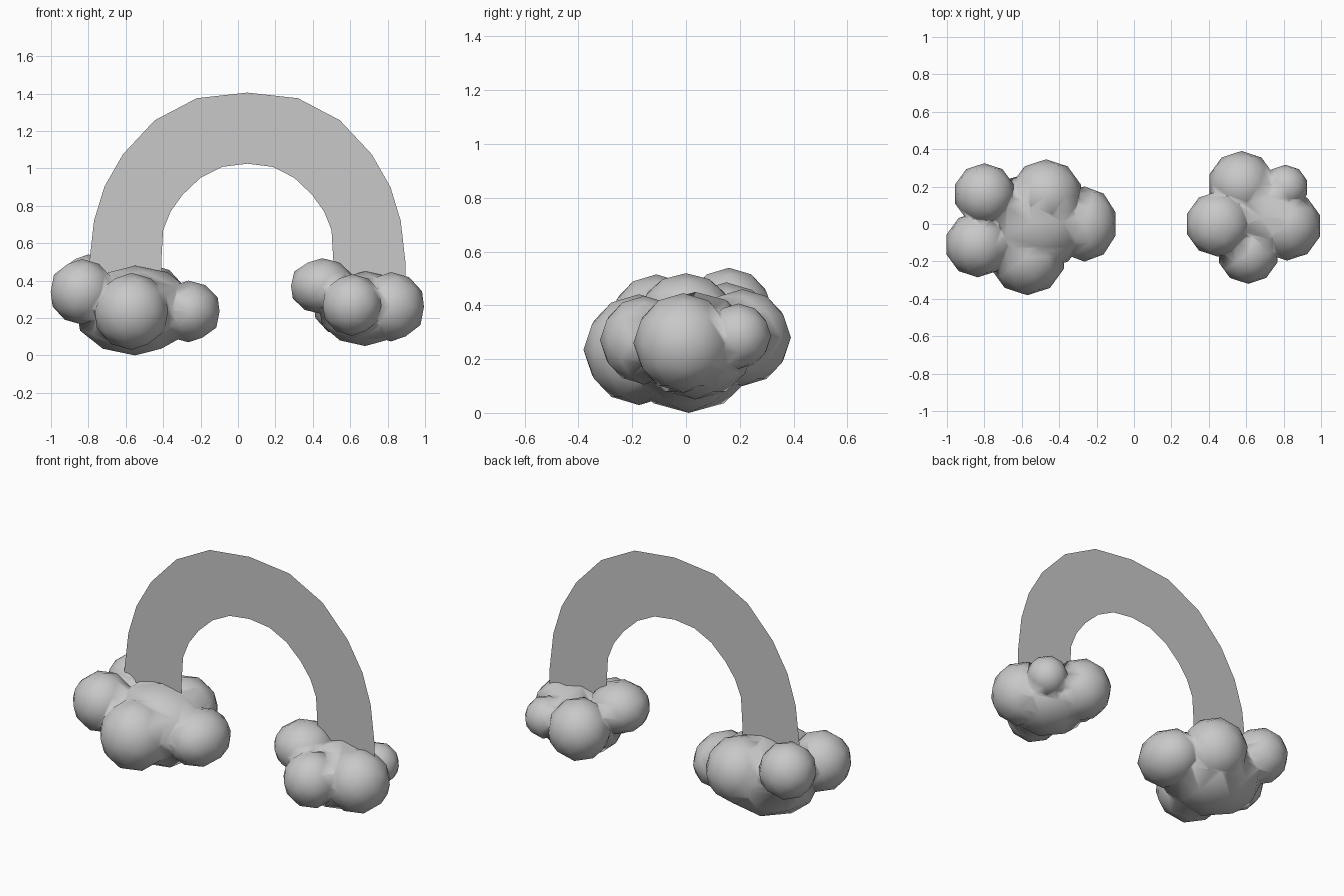
import bpy, bmesh
from mathutils import Matrix, Vector

cube = bpy.data.objects.get("Cube")
if cube:
    bpy.data.objects.remove(cube, do_unlink=True)

grey = bpy.data.materials.new("soft grey")
grey.use_nodes = True
colour = (0.58, 0.58, 0.58, 1)
grey.diffuse_color = colour
grey.node_tree.nodes["Principled BSDF"].inputs["Base Color"].default_value = colour


def add_object(name, bm):
    mesh = bpy.data.meshes.new(name)
    bm.to_mesh(mesh)
    bm.free()
    obj = bpy.data.objects.new(name, mesh)
    bpy.context.collection.objects.link(obj)
    mesh.materials.append(grey)
    return obj


def puff(name, centre, radii):
    bm = bmesh.new()
    place = Matrix.Translation(centre) @ Matrix.Diagonal(Vector(radii)).to_4x4()
    bmesh.ops.create_icosphere(bm, subdivisions=2, radius=1.03, matrix=place)
    return add_object(name, bm)


def cloud(name, lobes):
    """Overlapping low-poly balls united into one smooth-shaded skin."""
    body = puff(name, *lobes[0])
    helpers = [puff(name + "_puff", *lobe) for lobe in lobes[1:]]
    for helper in helpers:
        union = body.modifiers.new("union", "BOOLEAN")
        union.operation = "UNION"
        union.solver = "EXACT"
        union.object = helper
    bpy.context.view_layer.update()
    evaluated = body.evaluated_get(bpy.context.evaluated_depsgraph_get())
    skin = bpy.data.meshes.new_from_object(evaluated)
    body.modifiers.clear()
    body.data = skin
    for helper in helpers:
        bpy.data.objects.remove(helper, do_unlink=True)
    for face in skin.polygons:
        face.use_smooth = True


def ball(x, y, z, r):
    return (x, y, z), (r, r, r)


cloud("left_cloud", [
    ((-0.55, 0.01, 0.24), (0.32, 0.255, 0.233)),  # core
    ball(-0.80, 0.16, 0.375, 0.16),               # back outer puff
    ball(-0.835, -0.11, 0.34, 0.17),              # front outer puff
    ball(-0.47, 0.15, 0.29, 0.19),                # back puff
    ball(-0.57, -0.175, 0.235, 0.2),              # front puff
    ((-0.265, 0.0, 0.235), (0.17, 0.195, 0.16)),  # inner puff
])

cloud("right_cloud", [
    ((0.68, 0.035, 0.25), (0.25, 0.22, 0.194)),   # core
    ball(0.818, -0.01, 0.26, 0.18),               # outer puff
    ball(0.81, 0.195, 0.285, 0.118),              # small back outer puff
    ball(0.575, 0.21, 0.28, 0.175),               # back puff
    ((0.45, 0.0, 0.37), (0.17, 0.17, 0.145)),     # inner puff
    ball(0.61, -0.155, 0.27, 0.16),               # front puff
])

# Flat arch: outer and inner edge of one half, mirrored about its middle
outer = [(0, 1.405), (0.27, 1.375), (0.495, 1.257), (0.665, 1.075),
         (0.765, 0.9), (0.82, 0.72), (0.845, 0.5), (0.845, 0.3)]
inner = [(0, 1.025), (0.135, 1.008), (0.25, 0.95), (0.345, 0.86),
         (0.41, 0.77), (0.45, 0.67), (0.46, 0.5), (0.46, 0.3)]
middle = 0.05
depth = 0.04


def full_edge(half):
    return [(-x, z) for x, z in reversed(half[1:])] + half


bm = bmesh.new()
rails = [[bm.verts.new((middle + x, depth, z)) for x, z in full_edge(half)]
         for half in (outer, inner)]
for i in range(len(rails[0]) - 1):
    bm.faces.new((rails[0][i], rails[1][i], rails[1][i + 1], rails[0][i + 1]))
add_object("rainbow_arch", bm)
